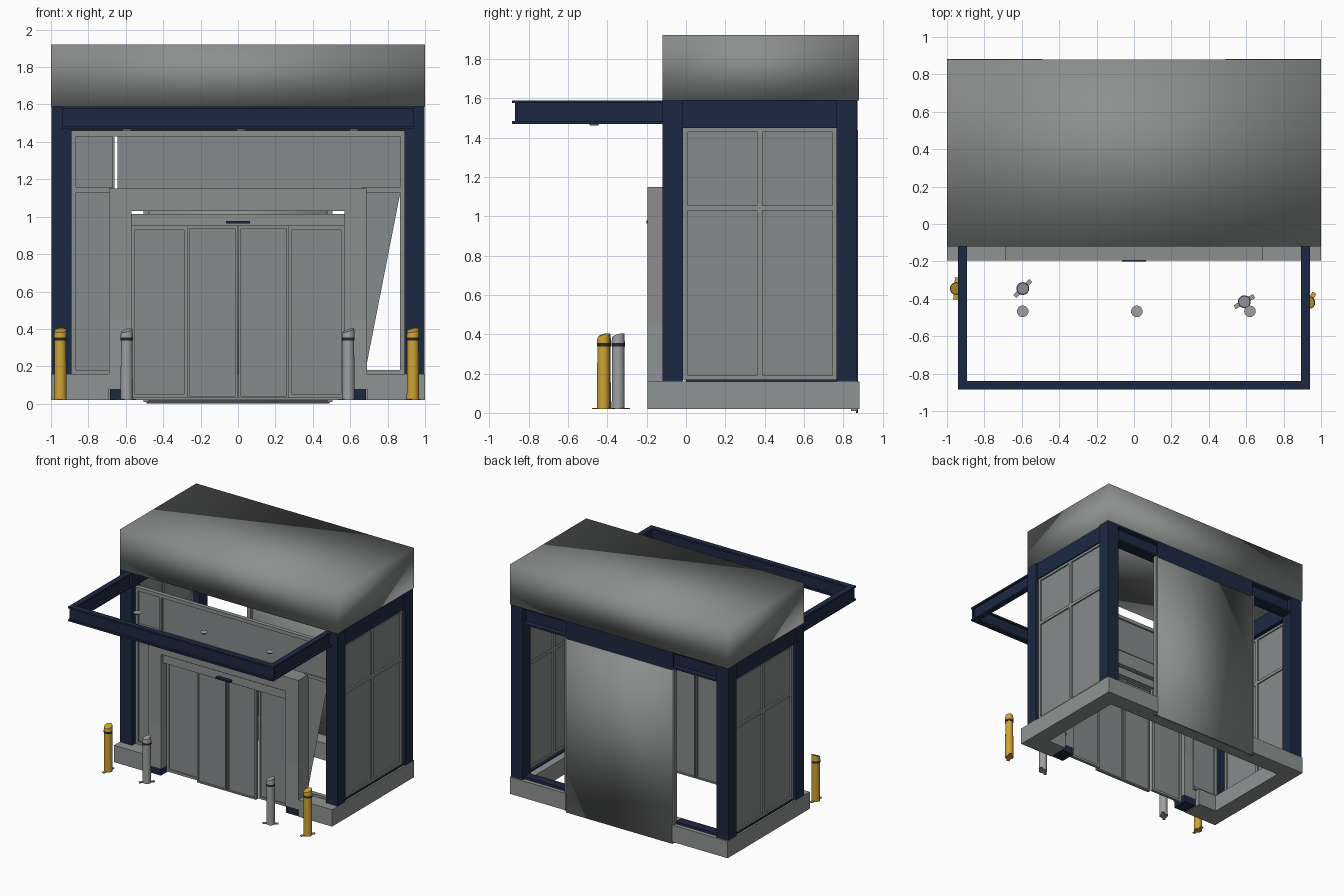
import bpy, bmesh, math
from mathutils import Matrix, Vector

if "Cube" in bpy.data.objects:
    bpy.data.objects.remove(bpy.data.objects["Cube"])


def material(name, rgb):
    m = bpy.data.materials.new(name)
    m.diffuse_color = (*rgb, 1)
    m.use_nodes = True
    m.node_tree.nodes["Principled BSDF"].inputs["Base Color"].default_value = m.diffuse_color
    return m


NAVY = material("navy steel", (0.012, 0.022, 0.055))
GREY = material("cladding grey", (0.26, 0.275, 0.27))
GLASS = material("grey glass", (0.245, 0.26, 0.26))
FRAME = material("frame grey", (0.27, 0.28, 0.28))
STONE = material("curb grey", (0.28, 0.295, 0.295))
STEEL = material("bollard steel", (0.34, 0.35, 0.36))
YELLOW = material("safety yellow", (0.62, 0.37, 0.035))
BLACK = material("black band", (0.02, 0.02, 0.025))


def finish(name, bm, mat, smooth=False):
    me = bpy.data.meshes.new(name)
    bm.to_mesh(me)
    bm.free()
    me.materials.append(mat)
    for p in me.polygons:
        p.use_smooth = smooth
    ob = bpy.data.objects.new(name, me)
    bpy.context.collection.objects.link(ob)
    return ob


def boxes(name, items, mat, smooth=False):
    """One object from boxes given as (x0, x1, y0, y1, z0, z1)."""
    bm = bmesh.new()
    for x0, x1, y0, y1, z0, z1 in items:
        mtx = Matrix.Translation(((x0 + x1) / 2, (y0 + y1) / 2, (z0 + z1) / 2)) \
            @ Matrix.Diagonal((x1 - x0, y1 - y0, z1 - z0, 1))
        bmesh.ops.create_cube(bm, size=1, matrix=mtx)
    return finish(name, bm, mat, smooth)


def mirrored(items):
    return items + [(-b, -a, c, d, e, f) for a, b, c, d, e, f in items]


def ibeam(axis, a, b, centre, width, z0, z1, t=0.014):
    """Boxes of an I-beam running along x or y from a to b."""
    h = width / 2
    parts = [(h, z0, z0 + t), (h, z1 - t, z1), (t / 2, z0 + t, z1 - t)]
    if axis == 'x':
        return [(a, b, centre - w, centre + w, p, q) for w, p, q in parts]
    return [(centre - w, centre + w, a, b, p, q) for w, p, q in parts]


def face(name, pts, mat):
    bm = bmesh.new()
    bm.faces.new([bm.verts.new(p) for p in pts])
    return finish(name, bm, mat)


def rect_frame(x0, x1, y0, y1, z0, z1, w):
    """Picture frame in the xz plane."""
    return [(x0, x0 + w, y0, y1, z0, z1), (x1 - w, x1, y0, y1, z0, z1),
            (x0 + w, x1 - w, y0, y1, z0, z0 + w), (x0 + w, x1 - w, y0, y1, z1 - w, z1)]


# Roof box
boxes("roof", [(-1, 1, -0.12, 0.88, 1.59, 1.922)], GREY, True)

# Steel structure
boxes("columns", mirrored([(0.89, 0.998, -0.12, -0.015, 0.16, 1.59),
                           (0.89, 0.998, 0.765, 0.87, 0.16, 1.59)]), NAVY)
boxes("side_beams", mirrored([(0.91, 0.985, -0.02, 0.77, 1.45, 1.59)]), NAVY)
boxes("back_beam", ibeam('x', -0.89, 0.89, 0.82, 0.10, 1.45, 1.59), NAVY)
boxes("back_beam_cover", [(-0.49, 0.49, 0.86, 0.872, 1.44, 1.59)], NAVY)
boxes("back_sills", mirrored([(0.5, 0.9, 0.78, 0.85, 0.16, 0.18)]), NAVY)
boxes("side_sills", mirrored([(0.92, 0.985, 0, 0.77, 0.155, 0.17)]), NAVY)

# Open canopy frame
boxes("canopy_arms", mirrored(ibeam('y', -0.86, -0.12, 0.917, 0.046, 1.47, 1.59)), NAVY)
boxes("canopy_front_beam", ibeam('x', -0.94, 0.94, -0.862, 0.046, 1.47, 1.59), NAVY)

# Canopy downlights
bm = bmesh.new()
for x in (-0.595, 0.015, 0.62):
    bmesh.ops.create_cone(bm, cap_ends=True, segments=20, radius1=0.02, radius2=0.031,
                          depth=0.014, matrix=Matrix.Translation((x, -0.467, 1.469)))
finish("downlights", bm, STEEL)

# Hollow curb, open at the front door
boxes("curb", mirrored([(0.86, 1, -0.195, 0.882, 0.02, 0.16),
                        (0.69, 0.86, -0.195, -0.02, 0.02, 0.16),
                        (0.49, 0.86, 0.74, 0.882, 0.02, 0.16)]), STONE)
boxes("back_curb", [(-0.49, 0.49, 0.74, 0.86, 0.02, 0.16)], STONE)

# Back panel with edge trims
boxes("back_panel", [(-0.49, 0.49, 0.866, 0.876, 0.0, 1.44)], GREY, True)
boxes("back_panel_trims", mirrored([(0.475, 0.505, 0.84, 0.872, 0.01, 1.45)]), FRAME)

# Side windows: four panes in a frame
ys, zs = (-0.015, 0.36, 0.765), (0.17, 1.03, 1.45)
bars = [(0.945, 0.975, y, y + 0.03, zs[0], zs[2]) for y in (-0.02, 0.36, 0.745)]
bars += [(0.945, 0.975, -0.01, 0.76, z, z + 0.025) for z in (0.165, 1.03, 1.43)]
boxes("side_window_frames", mirrored(bars), FRAME)
boxes("side_window_glass", mirrored([(0.955, 0.963, -0.01, 0.76, 0.17, 1.45)]), GLASS)

# Front glazing: side light, transom and half-missing right pane
FY = -0.06
boxes("front_glass", [(-0.88, -0.66, FY, FY + 0.006, 0.17, 1.44),
                      (-0.645, 0.88, FY, FY + 0.006, 1.15, 1.43)], GLASS)
face("front_right_pane", [(0.68, FY, 0.17), (0.87, FY, 1.14), (0.68, FY, 1.14)], GLASS)
boxes("front_glass_frames",
      mirrored([(0.865, 0.895, FY - 0.015, FY + 0.02, 0.16, 1.45),
                (0.66, 0.865, FY - 0.015, FY + 0.02, 0.16, 0.18),
                (0.66, 0.865, FY - 0.015, FY + 0.02, 1.13, 1.155)])
      + [(-0.89, 0.89, FY - 0.015, FY + 0.02, 1.43, 1.46),
         (-0.672, -0.66, FY - 0.01, FY + 0.01, 1.15, 1.44)], FRAME)

# Door surround with lighter feet
boxes("door_surround", mirrored([(0.57, 0.69, -0.195, -0.06, 0.45, 1.15)])
      + [(-0.57, 0.57, -0.195, -0.06, 1.03, 1.15)], GREY)
boxes("surround_feet", mirrored([(0.57, 0.69, -0.195, -0.06, 0.08, 0.45)]), STONE)
boxes("surround_plinths", mirrored([(0.575, 0.685, -0.19, -0.06, 0.02, 0.08)]), NAVY)

# Sliding doors
boxes("door_header", [(-0.57, 0.575, -0.17, -0.08, 0.95, 1.015)], FRAME)
boxes("door_sensor", [(-0.065, 0.065, -0.2, -0.17, 0.963, 0.978)], NAVY)
leaves = rect_frame(-0.57, -0.27, -0.12, -0.095, 0.03, 0.95, 0.02) \
    + rect_frame(0.27, 0.57, -0.12, -0.095, 0.03, 0.95, 0.02) \
    + rect_frame(-0.27, -0.003, -0.15, -0.125, 0.03, 0.95, 0.012) \
    + rect_frame(0.003, 0.27, -0.15, -0.125, 0.03, 0.95, 0.012)
boxes("door_frames", leaves, FRAME)
boxes("door_glass", [(0.29, 0.55, -0.11, -0.104, 0.05, 0.93),
                     (-0.55, -0.29, -0.11, -0.104, 0.05, 0.93),
                     (-0.258, -0.015, -0.14, -0.134, 0.04, 0.94),
                     (0.015, 0.258, -0.14, -0.134, 0.04, 0.94)], GLASS)


# Bollards: body, black band, slanted cap and thin foot
def bollard(name, x, y, mat, turn):
    bm = bmesh.new()
    bmesh.ops.create_cone(bm, cap_ends=True, segments=24, radius1=0.033, radius2=0.031,
                          depth=0.32, matrix=Matrix.Translation((x, y, 0.18)))
    cap = bmesh.ops.create_cone(bm, cap_ends=True, segments=24, radius1=0.034, radius2=0.031,
                                depth=0.045, matrix=Matrix.Translation((x, y, 0.378)))
    d = Vector((math.cos(turn), math.sin(turn), 0))
    for v in cap["verts"]:
        if v.co.z > 0.38:
            v.co.z += 0.4 * (v.co - Vector((x, y, 0))).dot(d) - 0.008
    bmesh.ops.create_cube(bm, size=1, matrix=Matrix.Translation((x, y, 0.023))
                          @ Matrix.Rotation(turn, 4, 'Z') @ Matrix.Diagonal((0.12, 0.024, 0.006, 1)))
    ob = finish(name, bm, mat)
    bpy.context.view_layer.objects.active = ob
    ob.select_set(True)
    bpy.ops.object.shade_smooth_by_angle(angle=math.radians(35))
    ob.select_set(False)
    bm = bmesh.new()
    bmesh.ops.create_cone(bm, cap_ends=True, segments=24, radius1=0.0335, radius2=0.0335,
                          depth=0.018, matrix=Matrix.Translation((x, y, 0.347)))
    finish(name + "_band", bm, BLACK)


bollard("left_yellow_bollard", -0.95, -0.345, YELLOW, math.radians(85))
bollard("left_steel_bollard", -0.595, -0.345, STEEL, math.radians(45))
bollard("right_steel_bollard", 0.59, -0.415, STEEL, math.radians(30))
bollard("right_yellow_bollard", 0.935, -0.42, YELLOW, math.radians(60))
